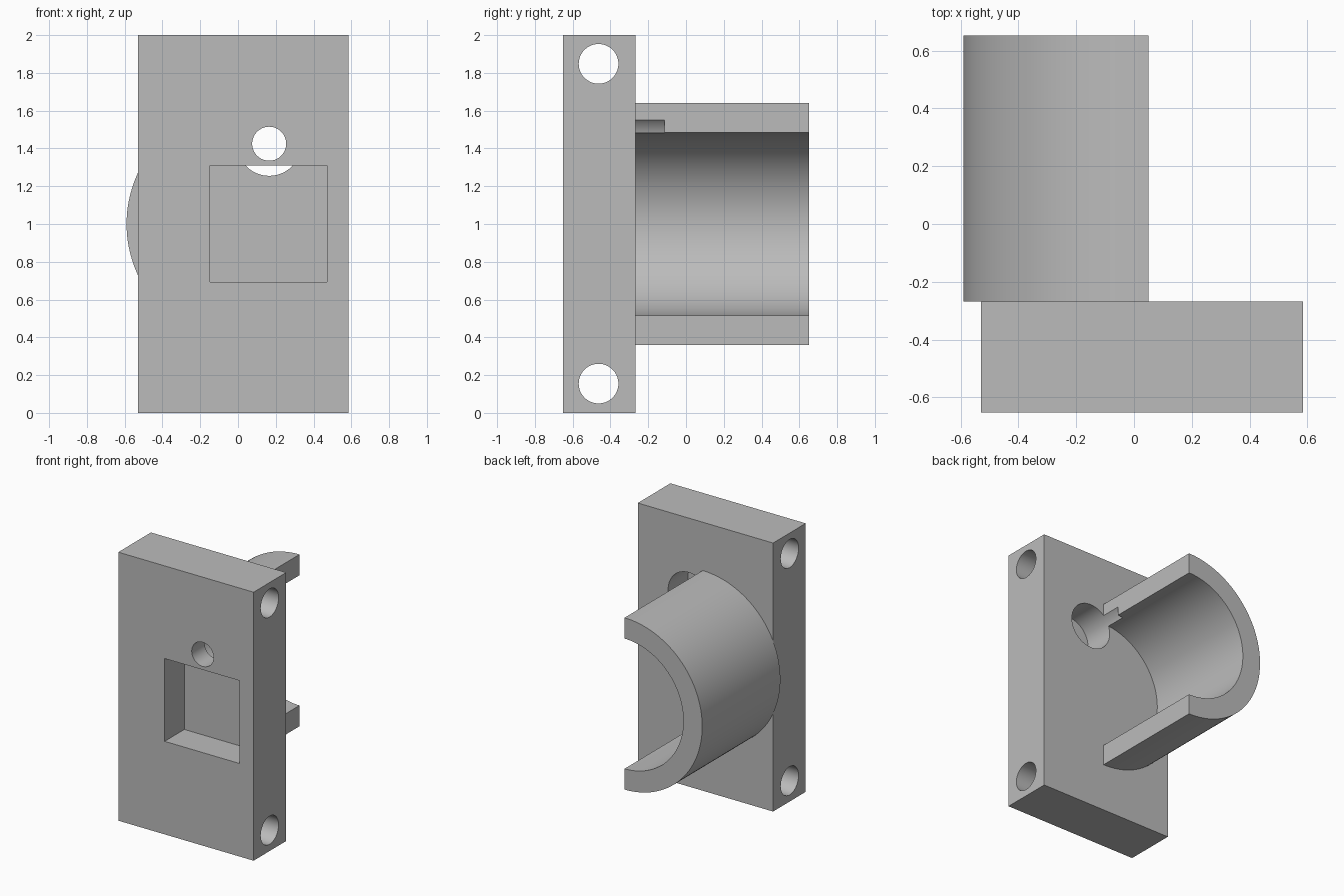
import bpy
import bmesh
import math
from mathutils import Matrix, Vector

if "Cube" in bpy.data.objects:
    bpy.data.objects.remove(bpy.data.objects["Cube"], do_unlink=True)

grey = bpy.data.materials.new("plain_grey")
grey.use_nodes = True
COLOUR = (0.5, 0.5, 0.5, 1.0)
grey.diffuse_color = COLOUR
grey.node_tree.nodes["Principled BSDF"].inputs["Base Color"].default_value = COLOUR

# Shared dimensions
LEFT, RIGHT = -0.53, 0.585
FRONT, BACK, TUBE_END = -0.652, -0.268, 0.652
HEIGHT = 2.0
TUBE_X, TUBE_Z, OUTER, INNER = 0.05, 1.0, 0.64, 0.485
HOLE_X, HOLE_Z = 0.165, 1.425


def finish(name, bm):
    bmesh.ops.recalc_face_normals(bm, faces=bm.faces)
    mesh = bpy.data.meshes.new(name)
    bm.to_mesh(mesh)
    bm.free()
    mesh.materials.append(grey)
    obj = bpy.data.objects.new(name, mesh)
    bpy.context.collection.objects.link(obj)
    return obj


def box(name, low, high):
    low, high = Vector(low), Vector(high)
    bm = bmesh.new()
    bmesh.ops.create_cube(bm, size=1, matrix=Matrix.Translation((low + high) / 2)
                          @ Matrix.Diagonal((*(high - low), 1)))
    return finish(name, bm)


def rod(name, start, end, radius):
    start, end = Vector(start), Vector(end)
    axis = end - start
    turn = axis.to_track_quat("Z", "Y").to_matrix().to_4x4()
    bm = bmesh.new()
    bmesh.ops.create_cone(bm, cap_ends=True, segments=64, radius1=radius,
                          radius2=radius, depth=axis.length,
                          matrix=Matrix.Translation((start + end) / 2) @ turn)
    return finish(name, bm)


def cut(target, cutters):
    for cutter in cutters:
        mod = target.modifiers.new("cut", "BOOLEAN")
        mod.operation = "DIFFERENCE"
        mod.solver = "EXACT"
        mod.object = cutter
        cutter.hide_render = True
        bpy.context.view_layer.objects.active = target
        bpy.ops.object.modifier_apply(modifier=mod.name)


# Mounting plate
plate = box("mounting_plate", (LEFT, FRONT, 0), (RIGHT, BACK, HEIGHT))

# Half tube: a C-shaped profile pushed backwards
STEPS = 64
angles = [math.pi / 2 + math.pi * i / STEPS for i in range(STEPS + 1)]
bm = bmesh.new()
outer, inner = [[bm.verts.new((TUBE_X + r * math.cos(a), BACK, TUBE_Z + r * math.sin(a)))
                 for a in angles] for r in (OUTER, INNER)]
profile = bm.faces.new(outer + inner[::-1])
moved = bmesh.ops.extrude_face_region(bm, geom=[profile], use_keep_orig=True)
bmesh.ops.translate(bm, vec=(0, TUBE_END - BACK, 0),
                    verts=[v for v in moved["geom"] if isinstance(v, bmesh.types.BMVert)])
tube = finish("half_tube", bm)

# Cutters: front pocket, small front hole, wide rear bore, cross holes
pocket = box("pocket_cutter", (-0.148, FRONT - 0.1, 0.693), (0.47, -0.42, 1.31))
small = rod("small_hole_cutter", (HOLE_X, FRONT - 0.1, HOLE_Z), (HOLE_X, -0.4, HOLE_Z), 0.09)
bore = rod("rear_bore_cutter", (HOLE_X, -0.5, HOLE_Z), (HOLE_X, -0.115, HOLE_Z), 0.17)
cross = [rod("cross_hole_cutter", (LEFT - 0.1, -0.463, z), (RIGHT + 0.1, -0.463, z), 0.105)
         for z in (0.155, 1.848)]
cut(plate, [pocket, bore, small] + cross)
cut(tube, [bore])
for helper in [pocket, small, bore] + cross:
    bpy.data.objects.remove(helper, do_unlink=True)

# Smooth curved walls, crisp edges
bpy.ops.object.select_all(action="DESELECT")
for part in (plate, tube):
    part.select_set(True)
bpy.context.view_layer.objects.active = plate
bpy.ops.object.shade_smooth_by_angle(angle=math.radians(30))
